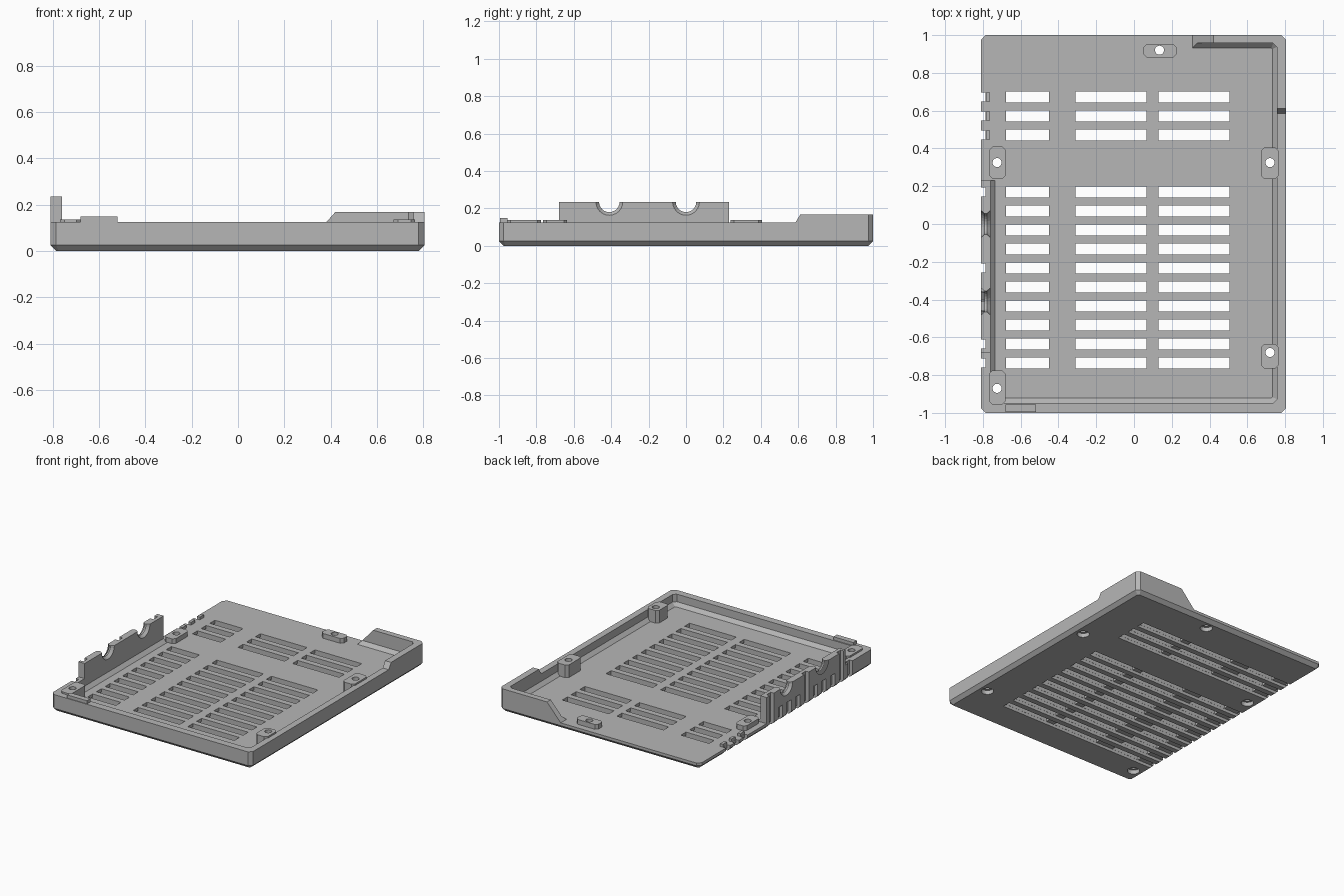
import bpy, bmesh, math
from mathutils import Matrix

cube = bpy.data.objects.get("Cube")
if cube:
    bpy.data.objects.remove(cube, do_unlink=True)

mat = bpy.data.materials.new("grey plastic")
mat.use_nodes = True
GREY = (0.47, 0.47, 0.47, 1)
mat.diffuse_color = GREY
mat.node_tree.nodes["Principled BSDF"].inputs["Base Color"].default_value = GREY


def finish(bm, name):
    bmesh.ops.recalc_face_normals(bm, faces=bm.faces)
    mesh = bpy.data.meshes.new(name)
    bm.to_mesh(mesh)
    bm.free()
    mesh.materials.append(mat)
    ob = bpy.data.objects.new(name, mesh)
    bpy.context.scene.collection.objects.link(ob)
    return ob


def box(name, x, y, z, corner=0, base=0):
    """Box from ranges; corner chamfers upright edges, base chamfers the bottom rim."""
    bm = bmesh.new()
    bmesh.ops.create_cube(bm, size=1)
    for v in bm.verts:
        v.co = [r[0] if c < 0 else r[1] for c, r in zip(v.co, (x, y, z))]
    if corner:
        up = [e for e in bm.edges if abs(e.verts[0].co.z - e.verts[1].co.z) > 1e-5]
        bmesh.ops.bevel(bm, geom=up, offset=corner, segments=1, affect='EDGES')
    if base:
        rim = [e for e in bm.edges if all(abs(v.co.z - z[0]) < 1e-5 for v in e.verts)]
        bmesh.ops.bevel(bm, geom=rim, offset=base, segments=1, affect='EDGES')
    return finish(bm, name)


def prism(name, profile, axis, lo, hi):
    """Extrude a profile along x (points are y, z) or along y (points are x, z)."""
    bm = bmesh.new()
    pts = [(lo, a, b) if axis == 'x' else (a, lo, b) for a, b in profile]
    face = bm.faces.new([bm.verts.new(p) for p in pts])
    new = bmesh.ops.extrude_face_region(bm, geom=[face])['geom']
    step = (hi - lo, 0, 0) if axis == 'x' else (0, hi - lo, 0)
    bmesh.ops.translate(bm, vec=step, verts=[g for g in new if isinstance(g, bmesh.types.BMVert)])
    return finish(bm, name)


def cone(name, centre, r1, r2, depth, axis='Z'):
    bm = bmesh.new()
    turn = Matrix.Rotation(math.pi / 2, 4, 'Y') if axis == 'X' else Matrix()
    bmesh.ops.create_cone(bm, cap_ends=True, segments=24, radius1=r1, radius2=r2,
                          depth=depth, matrix=Matrix.Translation(centre) @ turn)
    return finish(bm, name)


def combine(target, other, op='DIFFERENCE'):
    """Apply a boolean to the target and discard the other object."""
    mod = target.modifiers.new("join", 'BOOLEAN')
    mod.operation, mod.object, mod.solver = op, other, 'EXACT'
    bpy.context.view_layer.update()
    graph = bpy.context.evaluated_depsgraph_get()
    mesh = bpy.data.meshes.new_from_object(target.evaluated_get(graph))
    target.modifiers.clear()
    target.data = mesh
    bpy.data.objects.remove(other, do_unlink=True)


FLOOR, RIM, CORNER, TOP = 0.045, 0.125, 0.168, 0.235

# Tray: solid block, hollowed, with the rim trimmed to its different heights
tray = box("case_tray", (-0.81, 0.805), (-1, 1), (0, TOP), 0.025, 0.025)
combine(tray, box("cavity", (-0.76, 0.757), (-0.947, 0.957), (FLOOR, 0.5), 0.02, 0.025))
combine(tray, prism("rear_opening", [(-0.9, FLOOR), (0.31, FLOOR), (0.42, CORNER),
                                     (0.42, 0.4), (-0.9, 0.4)], 'y', 0.9, 1.1))
combine(tray, box("side_opening", (-0.9, -0.7), (0.23, 1.2), (FLOOR, 0.5)))
combine(tray, prism("rim_trim", [(-1.1, RIM), (0.585, RIM), (0.612, CORNER), (1.1, CORNER),
                                 (1.1, 0.4), (-1.1, 0.4)], 'x', -0.755, 0.9))
combine(tray, box("side_trim", (-0.9, -0.7), (-1.1, -0.68), (RIM, 0.5)))

# Front locating tab
combine(tray, box("front_tab", (-0.68, -0.52), (-0.995, -0.955), (0.1, 0.148)), 'UNION')

# Screw bosses: x range, y range, top, hole centre
bosses = [
    ((0.05, 0.225), (0.88, 0.953), 0.08, (0.135, 0.92)),
    ((-0.765, -0.68), (0.238, 0.41), 0.08, (-0.725, 0.325)),
    ((0.672, 0.765), (0.238, 0.405), 0.137, (0.72, 0.325)),
    ((0.672, 0.765), (-0.765, -0.635), 0.137, (0.72, -0.68)),
    ((-0.768, -0.68), (-0.955, -0.775), 0.137, (-0.725, -0.87)),
]
for xr, yr, top, hole in bosses:
    combine(tray, box("boss", xr, yr, (0.02, top), 0.018), 'UNION')
for xr, yr, top, (hx, hy) in bosses:
    combine(tray, cone("screw_hole", (hx, hy, 0.1), 0.024, 0.024, 0.3))
    combine(tray, cone("screw_head", (hx, hy, 0), 0.042, 0.042, 0.06))

# Vent rows: underside groove, three through slots, and a notch in the side wall
PITCH, HALF = 0.1005, 0.03
for row in range(15):
    if row in (3, 4):
        continue
    y = 0.672 - row * PITCH
    span = (y - HALF, y + HALF)
    combine(tray, box("groove", (-0.9, 0.507), span, (-0.1, 0.022)))
    for x in ((-0.677, -0.45), (-0.31, 0.066), (0.13, 0.506)):
        combine(tray, box("slot", x, (span[0] + 0.001, span[1] - 0.001), (-0.05, 0.06)))
    tall = row < 3 or row in (5, 9, 13, 14)
    notch = (y - 0.024, y + 0.024)
    combine(tray, box("notch", (-0.9, -0.785), notch, (-0.2, 0.4 if tall else 0.11)))
    if row < 3:
        combine(tray, box("rib", (-0.784, -0.762), notch, (0.03, 0.065)), 'UNION')

# Flared half-round cable rests in the raised side wall
for y in (-0.41, 0.0):
    combine(tray, cone("rest", (-0.785, y, TOP), 0.055, 0.055, 0.2, 'X'))
    combine(tray, cone("inner_flare", (-0.765, y, TOP), 0.05, 0.085, 0.04, 'X'))
    combine(tray, cone("outer_flare", (-0.805, y, TOP), 0.085, 0.05, 0.04, 'X'))

tray.data.materials.clear()
tray.data.materials.append(mat)
for poly in tray.data.polygons:
    poly.material_index = 0
    poly.use_smooth = False
